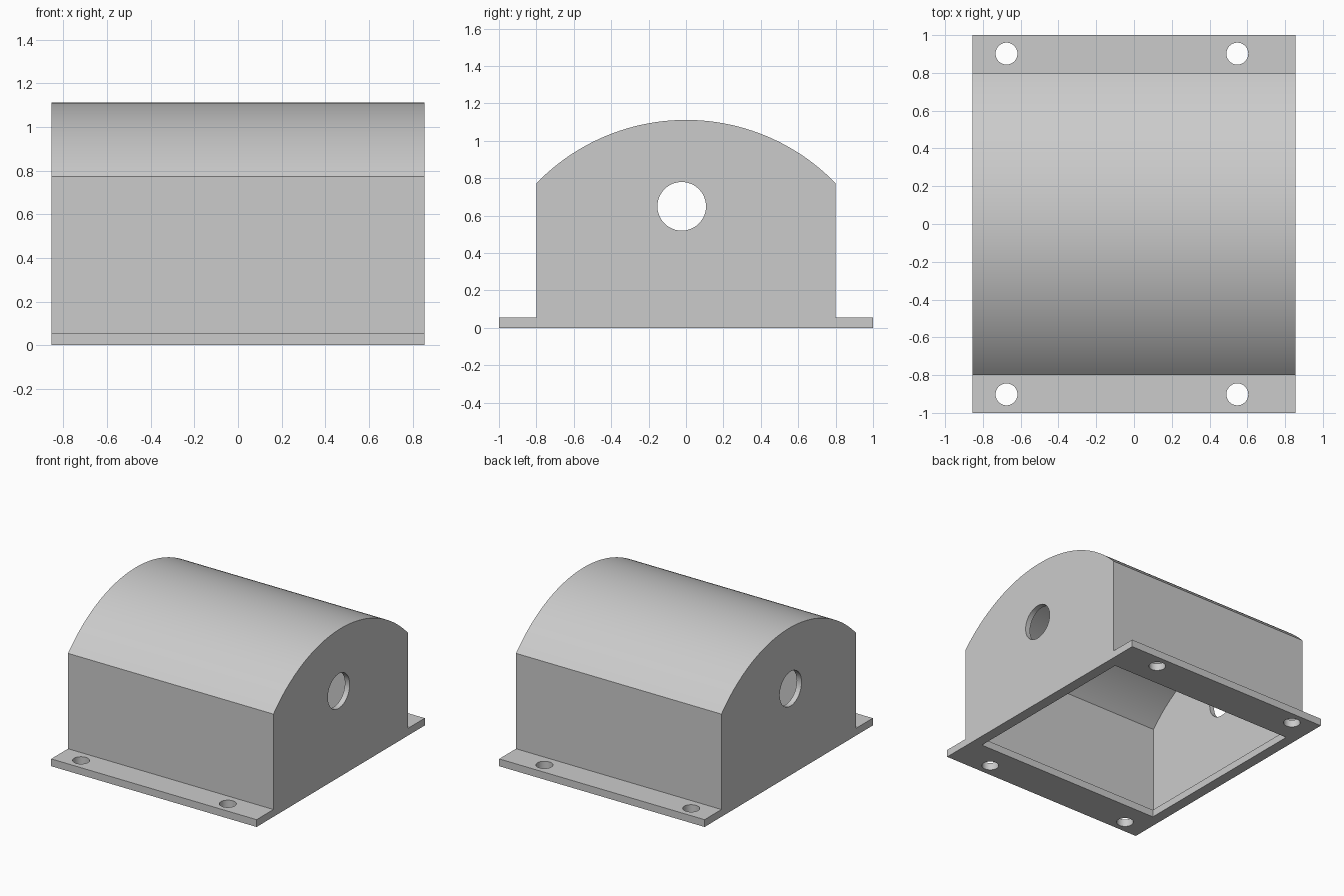
import bpy, bmesh, math
from mathutils import Matrix

cube = bpy.data.objects.get("Cube")
if cube:
    bpy.data.objects.remove(cube, do_unlink=True)

HALF_X, HALF_Y = 0.855, 1.0      # footprint
BODY_Y, FLANGE_Z = 0.8, 0.055    # body half depth, flange thickness
SPRING, CROWN = 0.773, 1.112     # arch heights
WALL = 0.04                      # shell thickness

grey = bpy.data.materials.new("light grey")
grey.use_nodes = True
grey.diffuse_color = (0.6, 0.6, 0.6, 1)
grey.node_tree.nodes["Principled BSDF"].inputs["Base Color"].default_value = grey.diffuse_color


def arch(half, spring, crown, steps=64):
    """Arc points (y, z) from +half over the crown to -half."""
    rise = crown - spring
    radius = (half * half + rise * rise) / (2 * rise)
    sweep = math.asin(half / radius)
    angles = [sweep * (1 - 2 * i / steps) for i in range(steps + 1)]
    return [(radius * math.sin(a), crown - radius + radius * math.cos(a)) for a in angles]


def add_object(name, bm):
    bmesh.ops.recalc_face_normals(bm, faces=bm.faces)
    mesh = bpy.data.meshes.new(name)
    bm.to_mesh(mesh)
    bm.free()
    mesh.materials.append(grey)
    obj = bpy.data.objects.new(name, mesh)
    bpy.context.collection.objects.link(obj)
    return obj


def extrude_profile(name, profile, half_x):
    """Sweep a (y, z) outline along x."""
    bm = bmesh.new()
    face = bm.faces.new([bm.verts.new((-half_x, y, z)) for y, z in profile])
    new = bmesh.ops.extrude_face_region(bm, geom=[face])["geom"]
    verts = [v for v in new if isinstance(v, bmesh.types.BMVert)]
    bmesh.ops.translate(bm, verts=verts, vec=(2 * half_x, 0, 0))
    return add_object(name, bm)


def cylinder(name, radius, depth, place):
    bm = bmesh.new()
    bmesh.ops.create_cone(bm, cap_ends=True, segments=48, radius1=radius,
                          radius2=radius, depth=depth, matrix=place)
    return add_object(name, bm)


# Arched body with a flange along the front and the back
flange = [(BODY_Y, FLANGE_Z), (HALF_Y, FLANGE_Z), (HALF_Y, 0)]
outline = [(-y, z) for y, z in flange] + flange[::-1] + arch(BODY_Y, SPRING, CROWN)
housing = extrude_profile("arched_housing", outline, HALF_X)

# Thin-walled hollow above the base plate
inner_y = BODY_Y - WALL
cavity = extrude_profile("cavity_cutter",
                         [(-inner_y, FLANGE_Z), (inner_y, FLANGE_Z)]
                         + arch(inner_y, SPRING - WALL, CROWN - WALL), HALF_X - WALL)

# Smaller opening through the base plate, leaving a lip all round
lip_y = inner_y - WALL
opening = extrude_profile("opening_cutter",
                          [(-lip_y, -0.1), (lip_y, -0.1), (lip_y, 0.2), (-lip_y, 0.2)],
                          HALF_X - 2 * WALL)

# Round opening through both end walls
end_hole = cylinder("end_hole_cutter", 0.13, 2.2,
                    Matrix.Translation((0, -0.023, 0.65)) @ Matrix.Rotation(math.pi / 2, 4, "Y"))
cutters = [cavity, opening, end_hole]

# Four bolt holes in the flanges
for x in (-0.675, 0.547):
    for y in (-0.902, 0.902):
        cutters.append(cylinder("bolt_hole_cutter", 0.058, 0.4, Matrix.Translation((x, y, 0))))

bpy.ops.object.select_all(action="DESELECT")
bpy.context.view_layer.objects.active = housing
housing.select_set(True)
for cutter in cutters:
    cutter.hide_render = True
    mod = housing.modifiers.new("cut", "BOOLEAN")
    mod.operation = "DIFFERENCE"
    mod.solver = "EXACT"
    mod.object = cutter
    bpy.ops.object.modifier_apply(modifier=mod.name)
    bpy.data.objects.remove(cutter, do_unlink=True)

bpy.ops.object.shade_smooth_by_angle(angle=math.radians(30))
